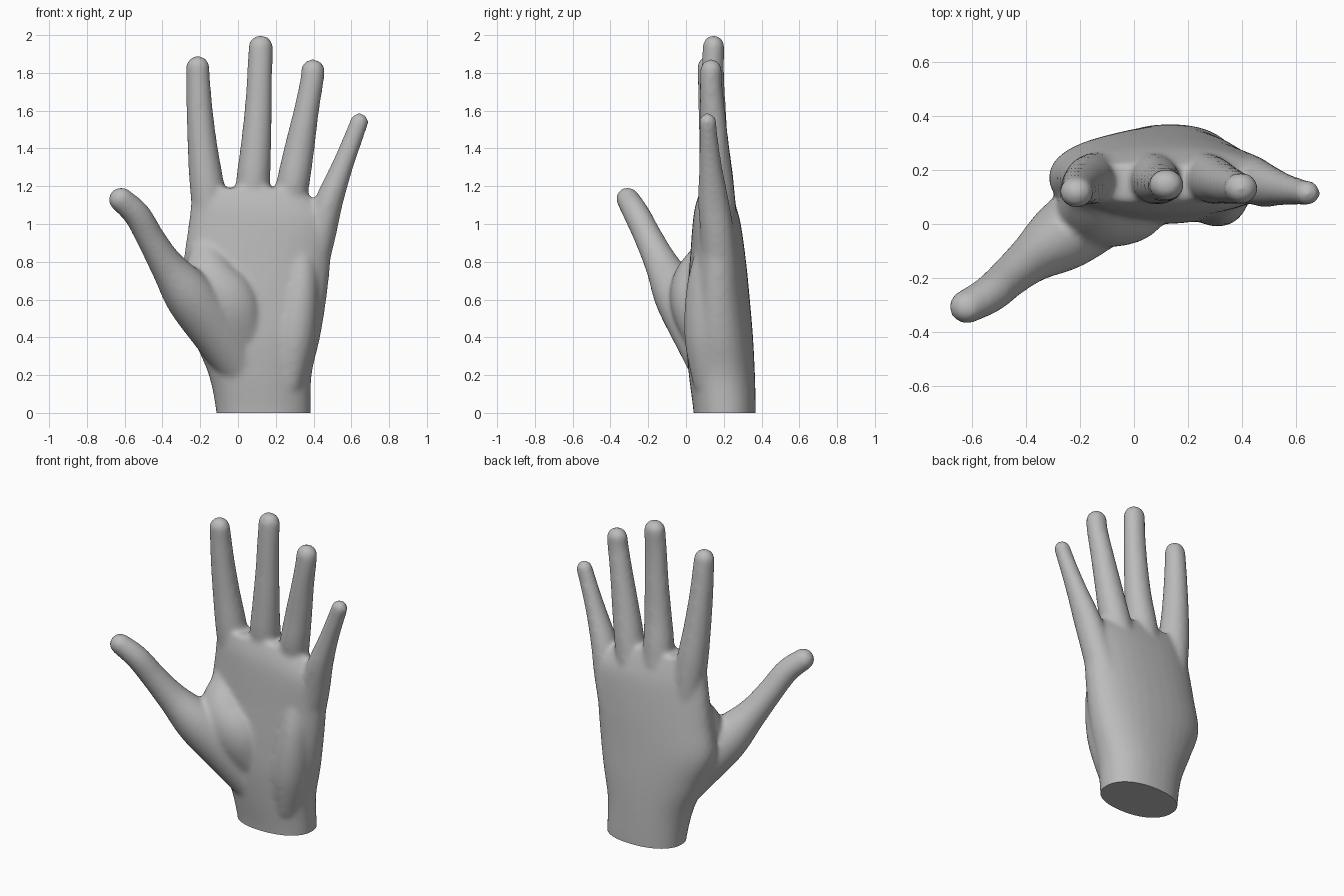
import bpy, bmesh, math
from mathutils import Vector

if "Cube" in bpy.data.objects:
    bpy.data.objects.remove(bpy.data.objects["Cube"])

SIDES = 32
bm = bmesh.new()


def spline(keys, steps=6):
    """Catmull-Rom samples through tuples of any length."""
    pts = [keys[0]] + keys + [keys[-1]]
    out = []
    for i in range(1, len(pts) - 2):
        for s in range(steps):
            t = s / steps
            out.append([0.5 * (2 * b + (c - a) * t + (2 * a - 5 * b + 4 * c - d) * t * t
                               + (3 * b - a - 3 * c + d) * t ** 3)
                        for a, b, c, d in zip(*pts[i - 1:i + 3])])
    return out + [list(keys[-1])]


def spow(v, p):
    return math.copysign(abs(v) ** p, v)


def loft(keys, upright=False, power=1.0, round_tip=True):
    """Closed tube through (x, y, z, half width, half depth)."""
    path = spline(keys)
    rings = []
    for i, p in enumerate(path):
        a, b = path[max(i - 1, 0)], path[min(i + 1, len(path) - 1)]
        t = Vector((0, 0, 1)) if upright else (Vector(b[:3]) - Vector(a[:3])).normalized()
        rings.append((Vector(p[:3]), t, p[3], p[4]))
    if round_tip:
        c, t, rx, ry = rings[-1]
        for k in range(1, 6):
            a = k * math.pi / 11
            rings.append((c + t * min(rx, ry) * math.sin(a), t, rx * math.cos(a), ry * math.cos(a)))
    loops = []
    for c, t, rx, ry in rings:
        u = (Vector((1, 0, 0)) - t * t.x).normalized()
        v = t.cross(u)
        loops.append([bm.verts.new(c + u * rx * spow(math.cos(a), power) + v * ry * spow(math.sin(a), power))
                      for a in (2 * math.pi * k / SIDES for k in range(SIDES))])
    for l0, l1 in zip(loops, loops[1:]):
        for k in range(SIDES):
            n = (k + 1) % SIDES
            bm.faces.new((l0[k], l0[n], l1[n], l1[k]))
    bm.faces.new(loops[0][::-1])
    bm.faces.new(loops[-1])


# wrist and palm: z, left, right, front, back
palm = [(-0.15, -0.11, 0.38, 0.045, 0.365), (0.0, -0.115, 0.385, 0.04, 0.37),
        (0.2, -0.155, 0.39, 0.015, 0.365), (0.4, -0.24, 0.435, 0.0, 0.355),
        (0.6, -0.315, 0.468, 0.005, 0.338), (0.8, -0.29, 0.49, 0.02, 0.318),
        (1.0, -0.262, 0.50, 0.035, 0.29), (1.1, -0.25, 0.43, 0.05, 0.262),
        (1.19, -0.235, 0.34, 0.08, 0.225)]
loft([((l + r) / 2, (f + b) / 2, z, (r - l) / 2, (b - f) / 2) for z, l, r, f, b in palm],
     upright=True, power=0.9, round_tip=False)

# fingers: each runs from inside the palm to the tip centre
index = [(-0.13, 0.18, 0.9, 0.09, 0.09), (-0.162, 0.165, 1.18, 0.092, 0.092), (-0.187, 0.15, 1.4, 0.08, 0.08),
         (-0.203, 0.135, 1.6, 0.07, 0.07), (-0.21, 0.125, 1.75, 0.064, 0.062), (-0.213, 0.118, 1.833, 0.062, 0.058)]
middle = [(0.06, 0.2, 0.9, 0.09, 0.08), (0.078, 0.165, 1.2, 0.091, 0.09), (0.094, 0.15, 1.4, 0.082, 0.077),
          (0.107, 0.145, 1.6, 0.073, 0.067), (0.115, 0.142, 1.8, 0.067, 0.06), (0.12, 0.146, 1.942, 0.065, 0.058)]
ring = [(0.23, 0.2, 0.9, 0.09, 0.08), (0.288, 0.165, 1.2, 0.088, 0.088), (0.325, 0.152, 1.4, 0.08, 0.076),
        (0.362, 0.14, 1.6, 0.067, 0.067), (0.39, 0.132, 1.75, 0.063, 0.059), (0.397, 0.133, 1.815, 0.063, 0.058)]
pinky = [(0.37, 0.18, 0.75, 0.1, 0.1), (0.432, 0.165, 0.95, 0.088, 0.09), (0.482, 0.145, 1.12, 0.075, 0.082),
         (0.55, 0.13, 1.3, 0.058, 0.062), (0.608, 0.12, 1.45, 0.051, 0.05), (0.643, 0.115, 1.542, 0.049, 0.046)]
for finger in (index, middle, ring, pinky):
    loft(finger)

# thumb and the muscle at its base
loft([(0.03, 0.15, 0.22, 0.12, 0.12), (-0.10, 0.07, 0.42, 0.14, 0.14), (-0.255, -0.04, 0.62, 0.135, 0.13),
      (-0.375, -0.125, 0.78, 0.092, 0.092), (-0.46, -0.195, 0.92, 0.076, 0.076),
      (-0.535, -0.26, 1.05, 0.072, 0.07), (-0.622, -0.308, 1.132, 0.066, 0.062)])
loft([(0.06, 0.12, 0.35, 0.1, 0.1), (-0.05, 0.055, 0.55, 0.17, 0.13), (-0.14, 0.05, 0.7, 0.15, 0.12),
      (-0.17, 0.12, 0.85, 0.09, 0.08)])

# heel of the palm on the little finger side
loft([(0.27, 0.14, 0.15, 0.08, 0.1), (0.3, 0.11, 0.4, 0.11, 0.118), (0.33, 0.12, 0.65, 0.1, 0.118),
      (0.33, 0.15, 0.85, 0.09, 0.1)])

bmesh.ops.recalc_face_normals(bm, faces=bm.faces)
mesh = bpy.data.meshes.new("hand")
bm.to_mesh(mesh)
bm.free()
hand = bpy.data.objects.new("hand", mesh)
bpy.context.collection.objects.link(hand)
bpy.context.view_layer.objects.active = hand
hand.select_set(True)

# blend the parts into one smooth skin
remesh = hand.modifiers.new("blend", 'REMESH')
remesh.mode = 'VOXEL'
remesh.voxel_size = 0.013
smooth = hand.modifiers.new("soften", 'SMOOTH')
smooth.factor = 0.5
smooth.iterations = 14
for name in ("blend", "soften"):
    bpy.ops.object.modifier_apply(modifier=name)

# flat cut at the wrist
bm = bmesh.new()
bm.from_mesh(hand.data)
cut = bmesh.ops.bisect_plane(bm, geom=bm.verts[:] + bm.edges[:] + bm.faces[:], plane_co=(0, 0, 0),
                             plane_no=(0, 0, -1), clear_outer=True)
bmesh.ops.holes_fill(bm, edges=[e for e in cut["geom_cut"] if isinstance(e, bmesh.types.BMEdge)], sides=0)
bmesh.ops.recalc_face_normals(bm, faces=bm.faces)
bm.to_mesh(hand.data)
bm.free()

skin = bpy.data.materials.new("plain grey")
skin.diffuse_color = (0.5, 0.5, 0.5, 1)
skin.use_nodes = True
skin.node_tree.nodes["Principled BSDF"].inputs["Base Color"].default_value = skin.diffuse_color
hand.data.materials.clear()
hand.data.materials.append(skin)
bpy.ops.object.shade_smooth_by_angle(angle=math.radians(40))
